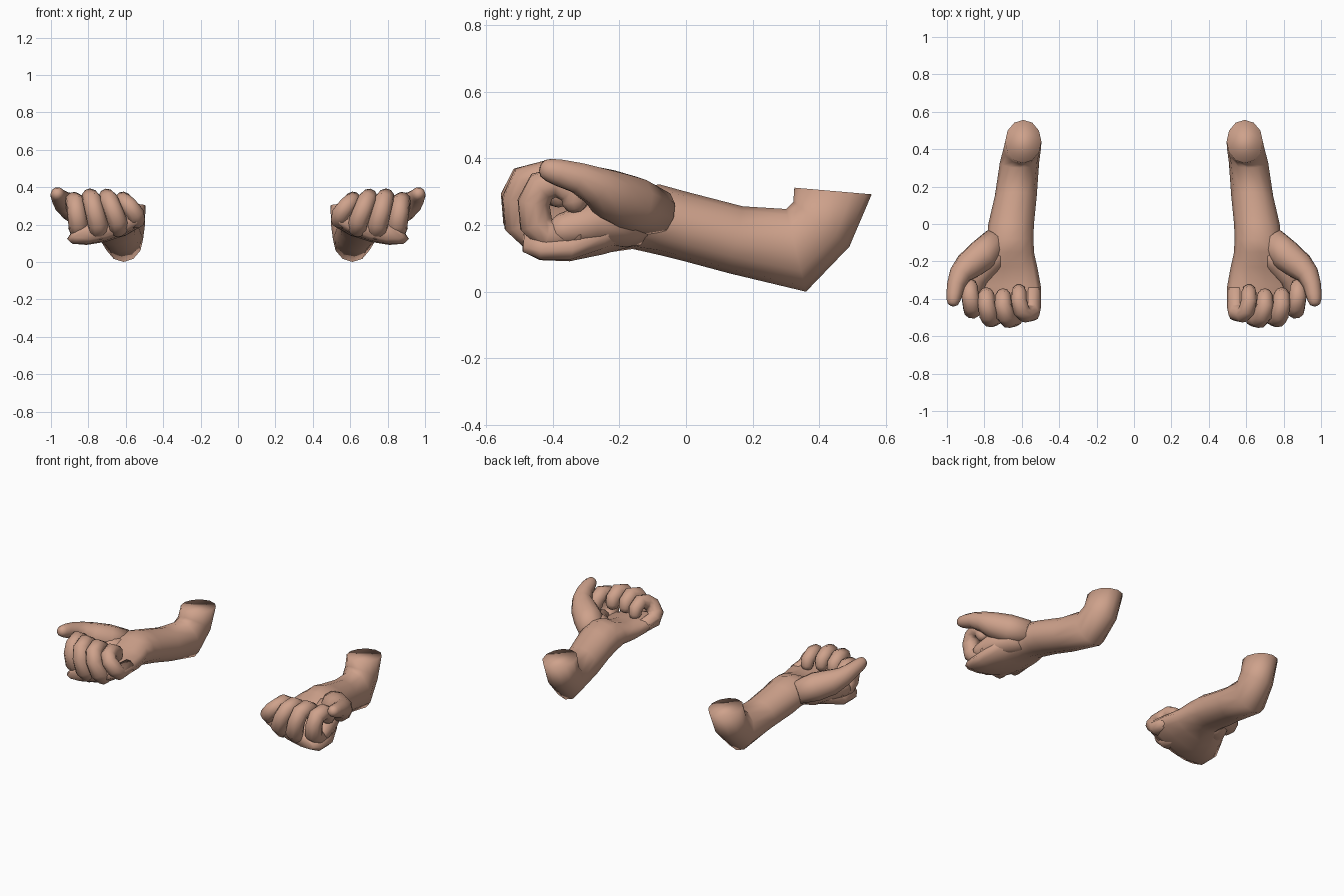
import bpy, bmesh, math
from mathutils import Vector

if "Cube" in bpy.data.objects:
    bpy.data.objects.remove(bpy.data.objects["Cube"])

skin = bpy.data.materials.new("warm skin")
skin.diffuse_color = (0.62, 0.36, 0.26, 1)
skin.use_nodes = True
skin.node_tree.nodes["Principled BSDF"].inputs["Base Color"].default_value = skin.diffuse_color


def loft(name, rings):
    """Skin a list of closed rings, cap both ends, mirror to the other side."""
    bm = bmesh.new()
    rows = [[bm.verts.new(p) for p in r] for r in rings]
    n = len(rows[0])
    for a, b in zip(rows, rows[1:]):
        for i in range(n):
            j = (i + 1) % n
            bm.faces.new((a[i], a[j], b[j], b[i]))
    bm.faces.new(rows[0])
    bm.faces.new(rows[-1])
    bmesh.ops.recalc_face_normals(bm, faces=bm.faces)
    for f in bm.faces:
        f.smooth = True
    me = bpy.data.meshes.new(name)
    bm.to_mesh(me)
    bm.free()
    me.materials.append(skin)
    ob = bpy.data.objects.new(name, me)
    bpy.context.collection.objects.link(ob)
    m = ob.modifiers.new("other side", 'MIRROR')
    m.use_axis[0] = True
    return ob


def section(yt, zt, yb, zb, cx, rx, roll=0.0, n=12):
    """Oval section running from an upper point to a lower point, rolled sideways."""
    top, bot = Vector((cx, yt, zt)), Vector((cx, yb, zb))
    mid, half = (top + bot) / 2, (top - bot) / 2
    pts = []
    for i in range(n):
        a = 2 * math.pi * i / n
        p = mid + half * math.cos(a)
        p.x += rx * math.sin(a)
        p.z -= roll * rx * math.sin(a)
        pts.append(p)
    return pts


def tube(name, path, n=10):
    """Digit: round tube along (x, y, z, radius) points with a rounded tip."""
    pts = [Vector(p[:3]) for p in path]
    rad = [p[3] for p in path]
    end = (pts[-1] - pts[-2]).normalized()
    r = rad[-1]
    pts += [pts[-1] + end * r * 0.55, pts[-1] + end * r * 0.8]
    rad += [r * 0.75, r * 0.3]
    rings = []
    side = None
    for i, p in enumerate(pts):
        t = (pts[min(i + 1, len(pts) - 1)] - pts[max(i - 1, 0)]).normalized()
        if side is None:
            side = Vector((1, 0, 0)) if abs(t.x) < 0.8 else Vector((0, 1, 0))
        side = (side - t * side.dot(t)).normalized()
        up = t.cross(side)
        rings.append([p + (side * math.cos(2 * math.pi * k / n)
                           + up * math.sin(2 * math.pi * k / n)) * rad[i]
                      for k in range(n)])
    return loft(name, rings)


# Upper arm stub, elbow, forearm and palm in one skin
loft("arm_and_palm", [
    section(0.325, 0.312, 0.557, 0.292, 0.592, 0.097),
    section(0.322, 0.270, 0.490, 0.135, 0.597, 0.100),
    section(0.300, 0.248, 0.360, 0.000, 0.612, 0.105),
    section(0.170, 0.256, 0.130, 0.055, 0.632, 0.112),
    section(0.000, 0.300, 0.000, 0.090, 0.657, 0.122),
    section(-0.080, 0.322, -0.080, 0.110, 0.662, 0.124),
    section(-0.150, 0.310, -0.160, 0.128, 0.672, 0.138, 0.05),
    section(-0.230, 0.270, -0.250, 0.115, 0.695, 0.180, 0.15),
    section(-0.330, 0.245, -0.350, 0.108, 0.705, 0.208, 0.25),
    section(-0.430, 0.245, -0.440, 0.115, 0.705, 0.208, 0.28),
    section(-0.485, 0.230, -0.490, 0.140, 0.700, 0.180, 0.28),
])

# Four curled fingers: base x, top x, knuckle y, base z, top z, radius
for name, bx, tx, y, z, zt, r in (
        ("little_finger", 0.545, 0.615, -0.470, 0.225, 0.330, 0.046),
        ("ring_finger", 0.640, 0.700, -0.495, 0.185, 0.342, 0.050),
        ("middle_finger", 0.745, 0.790, -0.490, 0.170, 0.342, 0.051),
        ("index_finger", 0.850, 0.877, -0.445, 0.170, 0.325, 0.050)):
    mx = (bx + tx) / 2
    tube(name, [
        (bx, y + 0.13, z, r * 0.9),
        (bx, y + 0.03, z, r * 1.05),
        (bx + 0.005, y - 0.005, z + 0.035, r * 1.05),
        (mx, y - 0.012, (z + zt) / 2 + 0.02, r),
        (tx - 0.01, y + 0.012, zt - 0.01, r),
        (tx, y + 0.06, zt + 0.004, r * 0.93),
        (tx, y + 0.105, zt - 0.022, r * 0.88),
        (tx, y + 0.112, zt - 0.055, r * 0.8)])

# Thumb, raised beside the fist
tube("thumb", [
    (0.735, -0.080, 0.235, 0.070),
    (0.810, -0.165, 0.262, 0.088),
    (0.885, -0.225, 0.290, 0.078),
    (0.930, -0.270, 0.318, 0.060),
    (0.952, -0.325, 0.342, 0.048),
    (0.962, -0.380, 0.357, 0.042),
    (0.966, -0.410, 0.365, 0.036)])

# Ball of the thumb, joining it to the palm
tube("thumb_base", [
    (0.700, -0.130, 0.215, 0.075),
    (0.780, -0.200, 0.215, 0.085),
    (0.840, -0.290, 0.205, 0.062),
    (0.860, -0.370, 0.185, 0.050)])
